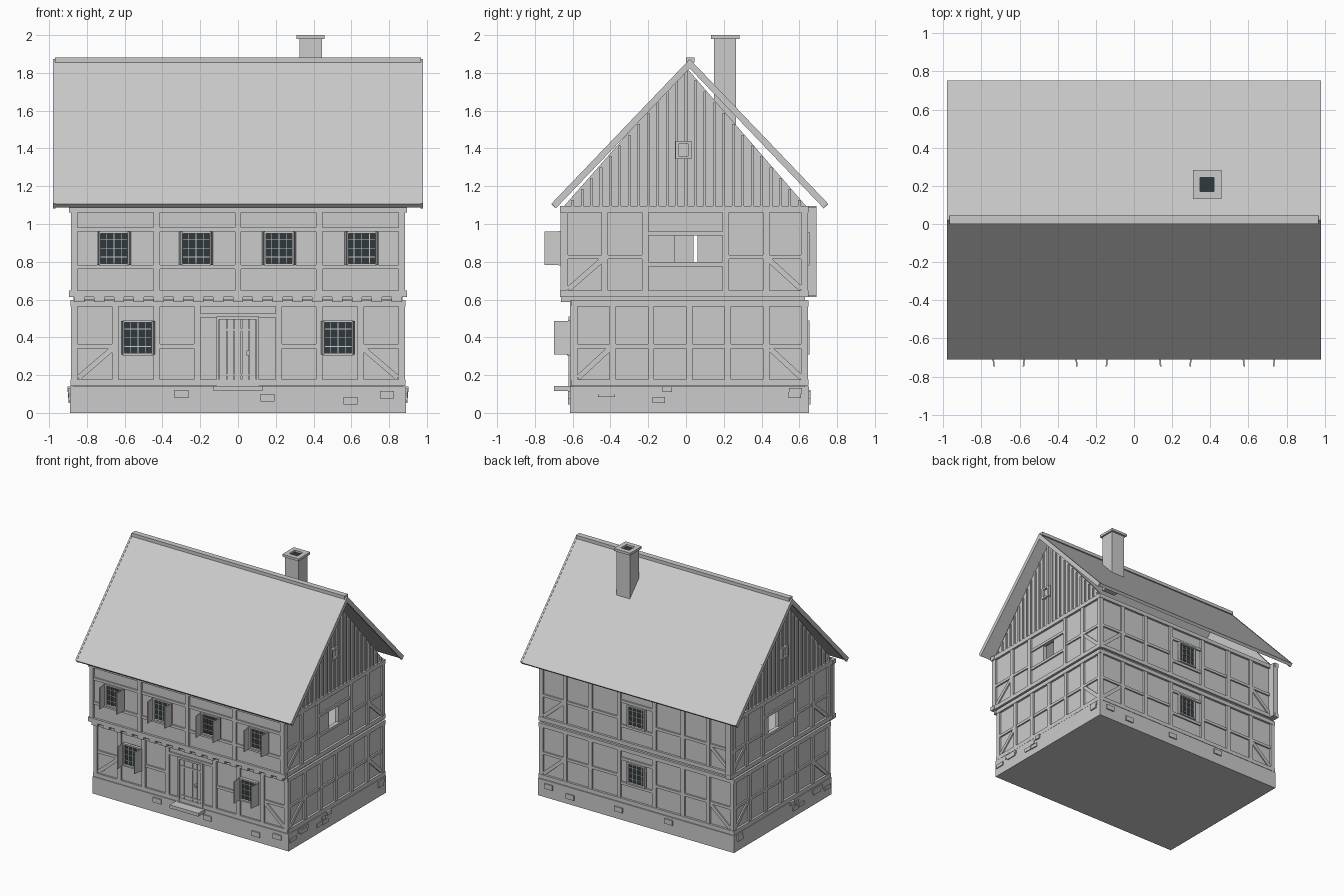
import bpy, bmesh, math, random
from mathutils import Vector

if "Cube" in bpy.data.objects:
    bpy.data.objects.remove(bpy.data.objects["Cube"])
random.seed(4)
parts = {}

dark = bpy.data.materials.new("dark_glass")
dark.diffuse_color = (0.03, 0.04, 0.045, 1)
dark.use_nodes = True
dark.node_tree.nodes["Principled BSDF"].inputs["Base Color"].default_value = dark.diffuse_color


def bm_of(name):
    if name not in parts:
        parts[name] = bmesh.new()
    return parts[name]


def prism(name, profile, vec):
    """Extrude a closed 3D outline along vec."""
    bm = bm_of(name)
    vec = Vector(vec)
    a = [bm.verts.new(p) for p in profile]
    b = [bm.verts.new(Vector(p) + vec) for p in profile]
    bm.faces.new(a)
    bm.faces.new(b[::-1])
    n = len(a)
    for i in range(n):
        bm.faces.new((a[i], b[i], b[(i + 1) % n], a[(i + 1) % n]))


def box(name, x0, x1, y0, y1, z0, z1):
    prism(name, [(x0, y0, z0), (x1, y0, z0), (x1, y1, z0), (x0, y1, z0)], (0, 0, z1 - z0))


class Facade:
    """Maps wall coordinates (u along wall, d outward, z) to world space."""
    def __init__(self, side, plane):
        self.side, self.plane = side, plane

    def pt(self, u, d, z):
        p = self.plane + d
        return {"front": (u, -p, z), "back": (u, p, z),
                "right": (p, u, z), "left": (-p, u, z)}[self.side]

    def poly(self, name, pts, d0, d1):
        a = [self.pt(u, d0, z) for u, z in pts]
        prism(name, a, Vector(self.pt(0, d1, 0)) - Vector(self.pt(0, d0, 0)))

    def rect(self, name, u0, u1, z0, z1, d0=-0.02, d1=0.015):
        self.poly(name, [(u0, z0), (u1, z0), (u1, z1), (u0, z1)], d0, d1)

    def post(self, u, z0, z1, w=0.034):
        self.rect("timber_posts", u - w / 2, u + w / 2, z0, z1)

    def rail(self, u0, u1, z, h=0.022, d1=0.012):
        self.rect("timber_rails", u0, u1, z - h / 2, z + h / 2, -0.02, d1)

    def brace(self, u0, z0, u1, z1, w=0.028):
        t = Vector((u1 - u0, z1 - z0)).normalized() * w / 2
        n = (-t.y, t.x)
        self.poly("timber_braces", [(u0 + n[0], z0 + n[1]), (u1 + n[0], z1 + n[1]),
                                    (u1 - n[0], z1 - n[1]), (u0 - n[0], z0 - n[1])], -0.02, 0.01)

    def frame(self, name, u0, u1, z0, z1, w, d1):
        self.rect(name, u0, u0 + w, z0, z1, -0.01, d1)
        self.rect(name, u1 - w, u1, z0, z1, -0.01, d1)
        self.rect(name, u0 + w, u1 - w, z0, z0 + w, -0.01, d1)
        self.rect(name, u0 + w, u1 - w, z1 - w, z1, -0.01, d1)

    def window(self, u, z0, z1, shutters, hw=0.082):
        self.rect("window_glass", u - hw, u + hw, z0, z1, -0.01, 0.006)
        self.frame("window_frames", u - hw, u + hw, z0, z1, 0.012, 0.025)
        for i in (1, 2, 3):
            du, zz = u - hw + i * hw / 2, z0 + i * (z1 - z0) / 4
            self.rect("window_bars", du - 0.002, du + 0.002, z0, z1, 0, 0.01)
            self.rect("window_bars", u - hw, u + hw, zz - 0.002, zz + 0.002, 0, 0.01)
        if shutters:
            for s in (-1, 1):
                e = u + s * hw
                a = [self.pt(e + du, d, z0 + 0.003) for du, d in
                     ((0, 0.015), (s * 0.008, 0.015), (s * -0.001, 0.098), (s * -0.009, 0.098))]
                prism("shutters", a, (0, 0, z1 - z0 - 0.006))


front_lo, front_up = Facade("front", 0.60), Facade("front", 0.65)
back = Facade("back", 0.63)
right, left = Facade("right", 0.87), Facade("left", 0.87)

# Stone plinth with scattered stones
box("plinth", -0.89, 0.89, -0.615, 0.65, 0, 0.14)
for u, z in ((-0.3, 0.1), (0.155, 0.08), (0.595, 0.065), (0.79, 0.095)):
    Facade("front", 0.615).rect("plinth_stones", u - 0.037, u + 0.037, z - 0.02, z + 0.02, -0.01, 0.01)
    Facade("back", 0.65).rect("plinth_stones", u - 0.037, u + 0.037, z - 0.02, z + 0.02, -0.01, 0.01)
for f in (Facade("right", 0.89), Facade("left", 0.89)):
    for u, z, w in ((-0.56, 0.08, 0.08), (-0.43, 0.115, 0.13), (-0.42, 0.1, 0.09), (-0.22, 0.072, 0.07),
                    (-0.165, 0.105, 0.04), (-0.145, 0.068, 0.065), (-0.1, 0.125, 0.05),
                    (0.575, 0.095, 0.065), (0.58, 0.118, 0.07)):
        f.rect("plinth_stones", u - w / 2, u + w / 2, z - 0.015, z + 0.015, -0.01, random.uniform(0.006, 0.012))

# Plaster walls: solid ground floor, hollow upper floor with gable openings
box("ground_floor_walls", -0.87, 0.87, -0.60, 0.63, 0.14, 0.61)
box("upper_floor_slab", -0.87, 0.87, -0.65, 0.63, 0.60, 0.63)
front_up.rect("upper_walls", -0.87, 0.87, 0.62, 1.09, -0.03, 0)
back.rect("upper_walls", -0.87, 0.87, 0.62, 1.09, -0.03, 0)
for f, y0, y1, o0, o1 in ((right, -0.65, 0.63, -0.06, 0.06), (left, -0.65, 0.69, 0.04, 0.17)):
    f.rect("upper_walls", y0, o0, 0.62, 1.09, -0.03, 0)
    f.rect("upper_walls", o1, y1, 0.62, 1.09, -0.03, 0)
    f.rect("upper_walls", o0, o1, 0.62, 0.79, -0.03, 0)
    f.rect("upper_walls", o0, o1, 0.945, 1.09, -0.03, 0)

# Front timber frame, ground floor
front_lo.rail(-0.88, 0.88, 0.16, 0.032, 0.015)
front_lo.rail(-0.88, 0.88, 0.58, 0.032, 0.015)
for s in (-1, 1):
    for u in (0.866, 0.65, 0.43, 0.215):
        front_lo.post(s * u, 0.175, 0.565)
    for a, b in ((0.65, 0.866), (0.215, 0.43)):
        front_lo.rail(min(s * a, s * b), max(s * a, s * b), 0.353)
    front_lo.brace(s * 0.845, 0.185, s * 0.665, 0.34)
    front_lo.window(s * 0.53, 0.305, 0.49, True)

# Front timber frame, jettied upper floor
front_up.rail(-0.895, 0.895, 0.63, 0.034, 0.018)
front_up.rail(-0.895, 0.895, 1.078, 0.034, 0.018)
for i in range(17):
    u = -0.84 + i * 0.105
    box("joist_ends", u - 0.027, u + 0.027, -0.663, -0.58, 0.588, 0.613)
for u in (-0.866, -0.43, 0, 0.43, 0.866):
    front_up.post(u, 0.647, 1.061)
front_up.rail(-0.87, 0.87, 0.97)
front_up.rail(-0.87, 0.87, 0.772)
for u in (-0.657, -0.222, 0.217, 0.655):
    front_up.window(u, 0.78, 0.962, True)

# Door, frame, straps, handle and step
front_lo.rail(-0.2, 0.2, 0.515)
front_lo.frame("door_frame", -0.115, 0.112, 0.13, 0.51, 0.015, 0.022)
for i in range(5):
    u = -0.098 + i * 0.0394
    front_lo.rect("door_planks", u, u + 0.036, 0.145, 0.495, -0.01, 0.012)
for z in (0.2, 0.44):
    front_lo.rect("door_straps", -0.09, 0.09, z - 0.006, z + 0.006, 0, 0.017)
front_lo.rect("door_handle", 0.045, 0.06, 0.305, 0.33, 0, 0.03)
box("door_step", -0.13, 0.13, -0.70, -0.60, 0.115, 0.142)

# Back timber frame, both floors
for z0, z1, zr, zw in ((0.175, 0.565, 0.353, 0.31), (0.647, 1.061, 0.825, 0.78)):
    back.rail(-0.885, 0.885, z0 - 0.015, 0.032, 0.018)
    back.rail(-0.885, 0.885, z1 + 0.015, 0.032, 0.018)
    for s in (-1, 1):
        for u in (0.866, 0.65, 0.42, 0.16):
            back.post(s * u, z0, z1)
        back.rail(min(s * 0.16, s * 0.866), max(s * 0.16, s * 0.866), zr)
        back.brace(s * 0.845, z0 + 0.01, s * 0.665, zr - 0.012)
    back.rail(-0.16, 0.16, zw - 0.012)
    back.rail(-0.16, 0.16, zw + 0.188)
    back.window(0, zw, zw + 0.178, False)

# Gable-side timber frames
for f, sh in ((right, 0), (left, 0.045)):
    for z, y0 in ((0.16, -0.61), (0.58, -0.61), (0.63, -0.665), (1.078, -0.665)):
        f.rail(y0, 0.647 + (sh if z > 0.6 else 0), z, 0.034, 0.018)
    for i in range(7):
        f.post(-0.592 + 0.2033 * i, 0.175, 0.565)
    f.rail(-0.6, 0.63, 0.353)
    f.brace(-0.572, 0.185, -0.405, 0.34)
    f.brace(0.612, 0.185, 0.445, 0.34)
    for u in (-0.642, -0.43, -0.215, 0.21, 0.425, 0.628):
        f.post(u + sh, 0.647, 1.061)
    f.rail(-0.64 + sh, -0.215 + sh, 0.825)
    f.rail(0.21 + sh, 0.63 + sh, 0.825)
    f.rail(-0.215 + sh, 0.21 + sh, 0.787)
    f.rail(-0.215 + sh, 0.21 + sh, 0.95)
    f.brace(-0.622 + sh, 0.655, -0.445 + sh, 0.81)
    f.brace(0.61 + sh, 0.655, 0.44 + sh, 0.81)
    # Boarded gable with battens and a small window
    f.poly("gable_boards", [(-0.65, 1.09), (0.64, 1.09), (0, 1.83)], -0.015, 0.002)
    for i in range(-12, 13):
        y, w = i * 0.05, 0.007
        top = 1.825 - 1.15 * (abs(y) + w)
        if i == 0:
            f.rect("gable_battens", -w, w, 1.44, top, 0, 0.012)
            f.rect("gable_battens", -w, w, 1.095, 1.35, 0, 0.012)
        else:
            f.rect("gable_battens", y - w, y + w, 1.095, top, 0, 0.012)
    f.frame("gable_window_frame", -0.055, 0.028, 1.345, 1.44, 0.016, 0.022)
    f.rect("gable_window_pane", -0.04, 0.013, 1.36, 1.425, 0, 0.006)

# Roof slopes, verge boards and ridge
RY, RZ = 0.02, 1.87
for s in (-1, 1):
    def slope(x, drop, lift=0.0):
        return [(x, RY, RZ + lift), (x, RY + s * 0.732, 1.105 + lift),
                (x, RY + s * (0.732 - drop * 0.72), 1.105 - drop * 0.69),
                (x, RY, RZ - drop * 1.45)]
    prism("roof_slopes", slope(-0.968, 0.024), (1.936, 0, 0))
    for x in (-0.98, 0.966):
        prism("verge_boards", slope(x, 0.032, 0.003), (0.014, 0, 0))
box("ridge_cap", -0.968, 0.968, 0.0, 0.046, 1.855, 1.882)

# Chimney shaft, rim and dark flue
box("chimney", 0.325, 0.445, 0.147, 0.265, 1.5, 1.98)
for b in ((0.31, 0.345, 0.132, 0.282), (0.42, 0.458, 0.132, 0.282),
          (0.345, 0.42, 0.132, 0.17), (0.345, 0.42, 0.244, 0.282)):
    box("chimney_rim", *b, 1.98, 2.0)
box("chimney_flue", 0.345, 0.42, 0.17, 0.244, 1.97, 1.985)

# Turn every collected part into an object
for name, bm in parts.items():
    bmesh.ops.recalc_face_normals(bm, faces=bm.faces)
    mesh = bpy.data.meshes.new(name)
    bm.to_mesh(mesh)
    bm.free()
    obj = bpy.data.objects.new(name, mesh)
    bpy.context.collection.objects.link(obj)
    if name in ("window_glass", "chimney_flue"):
        mesh.materials.append(dark)
